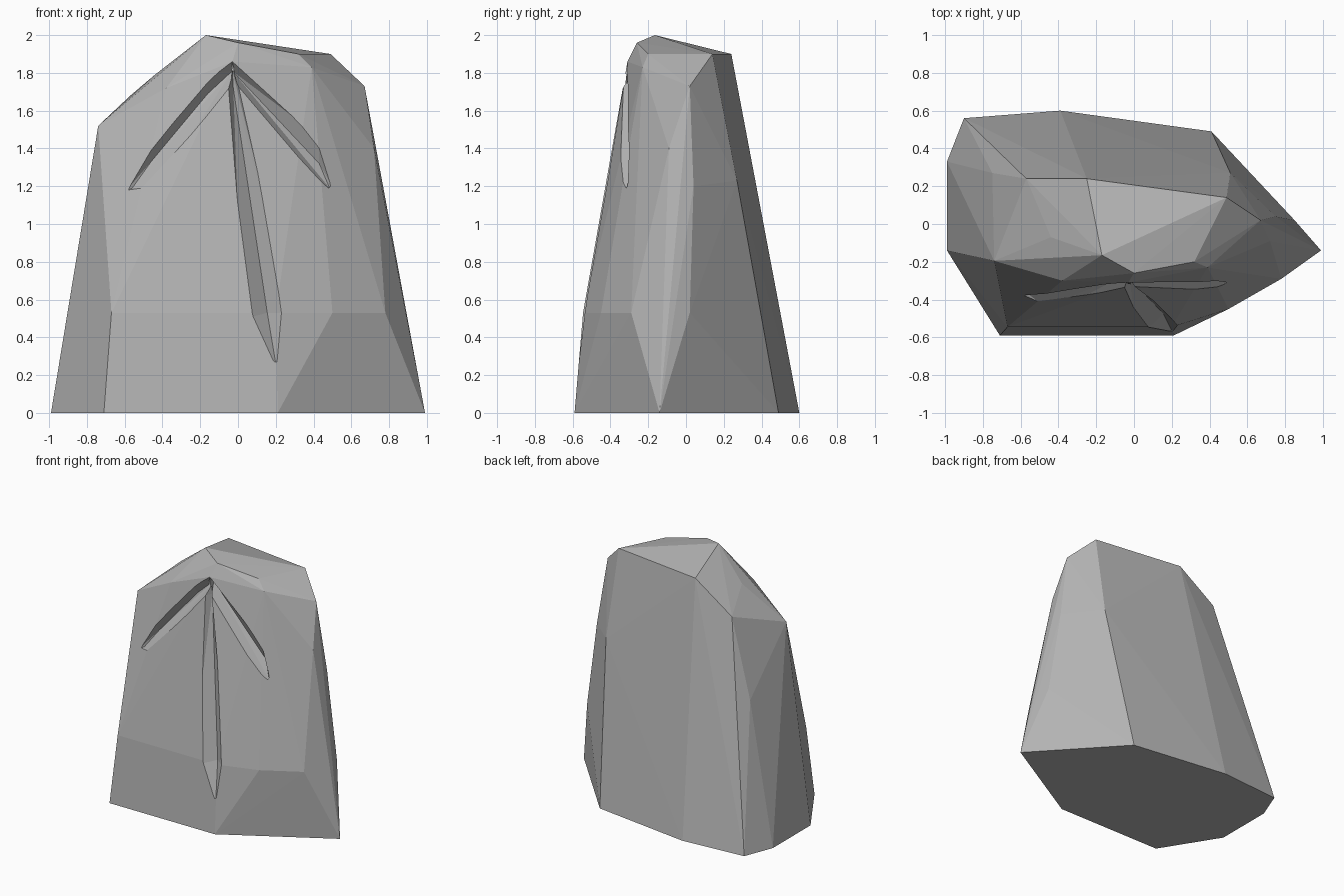
import bpy, bmesh
from mathutils import Vector

cube = bpy.data.objects.get("Cube")
if cube:
    bpy.data.objects.remove(cube, do_unlink=True)

stone = bpy.data.materials.new("grey stone")
stone.use_nodes = True
stone.diffuse_color = (0.45, 0.45, 0.45, 1)
stone.node_tree.nodes["Principled BSDF"].inputs["Base Color"].default_value = (0.45, 0.45, 0.45, 1)


def hull(name, points):
    """Faceted convex solid around the given corner points."""
    bm = bmesh.new()
    for p in points:
        bm.verts.new(p)
    res = bmesh.ops.convex_hull(bm, input=bm.verts)
    junk = {g for g in res["geom_interior"] + res["geom_unused"]
            if isinstance(g, bmesh.types.BMVert)}
    bmesh.ops.delete(bm, geom=list(junk), context="VERTS")
    bmesh.ops.recalc_face_normals(bm, faces=bm.faces)
    mesh = bpy.data.meshes.new(name)
    bm.to_mesh(mesh)
    bm.free()
    mesh.materials.append(stone)
    obj = bpy.data.objects.new(name, mesh)
    bpy.context.collection.objects.link(obj)
    return obj


# Boulder corners, from the ground up
base = [(-.99, .33), (-.99, -.14), (-.71, -.59), (.21, -.59),
        (.99, -.14), (.41, .49), (-.39, .6), (-.9, .56)]
waist = [(-.67, -.545, .53), (.2, -.545, .53), (.5, -.45, .53), (.78, -.29, .53),
         (.85, .02, .53), (-.75, .27, 1.08), (.75, .04, 1.2), (.51, .27, 1.23),
         (.72, -.09, 1.4)]
shoulder = [(-.74, -.195, 1.52), (-.57, .24, 1.68), (-.38, -.3, 1.72),
            (.67, .02, 1.73), (-.44, -.07, 1.79), (.39, -.23, 1.83),
            (-.03, -.31, 1.86)]
crown = [(.49, .14, 1.9), (-.25, .24, 1.9), (.32, -.2, 1.9),
         (0, -.26, 1.96), (-.17, -.165, 2)]
boulder = hull("boulder", [(x, y, 0) for x, y in base] + waist + shoulder + crown)
bpy.context.view_layer.update()


def on_front(x, z, depth=0):
    """Point on the front surface of the boulder, sunk by depth."""
    hit, loc, _, _ = boulder.ray_cast(Vector((x, -3, z)), Vector((0, 1, 0)))
    return Vector((x, loc.y + depth, z))


def groove(name, sections):
    """V-shaped cutter; each section gives one rim, valley and other rim, and a depth."""
    points = []
    for rim_a, valley, rim_b, depth in sections:
        low = on_front(*valley, depth)
        points.append(low)
        for rim in (rim_a, rim_b):
            top = on_front(*rim)
            points.append(top + (top - low) * 0.8)
    return hull(name, points)


# Three carved strokes meeting near the top of the front
cutters = [
    groove("left_stroke_cutter", [
        ((-.03, 1.86), (-.03, 1.81), (-.04, 1.73), .06),
        ((-.16, 1.75), (-.16, 1.69), (-.14, 1.62), .06),
        ((-.46, 1.39), (-.46, 1.33), (-.42, 1.29), .05),
        ((-.58, 1.18), (-.56, 1.19), (-.51, 1.19), .015)]),
    groove("right_stroke_cutter", [
        ((-.03, 1.86), (-.03, 1.81), (0, 1.73), .06),
        ((.43, 1.4), (.43, 1.32), (.4, 1.29), .05),
        ((.49, 1.2), (.485, 1.19), (.48, 1.19), .01)]),
    groove("centre_stroke_cutter", [
        ((-.04, 1.81), (-.03, 1.81), (-.02, 1.81), .04),
        ((-.05, 1.72), (-.025, 1.72), (0, 1.72), .05),
        ((.08, .51), (.155, .53), (.23, .53), .07),
        ((.195, .27), (.2, .26), (.205, .27), .005)]),
]

bpy.context.view_layer.objects.active = boulder
for cutter in cutters:
    cutter.hide_render = True
    mod = boulder.modifiers.new(cutter.name, "BOOLEAN")
    mod.operation = "DIFFERENCE"
    mod.solver = "EXACT"
    mod.object = cutter
    bpy.ops.object.modifier_apply(modifier=mod.name)
for cutter in cutters:
    bpy.data.objects.remove(cutter, do_unlink=True)
